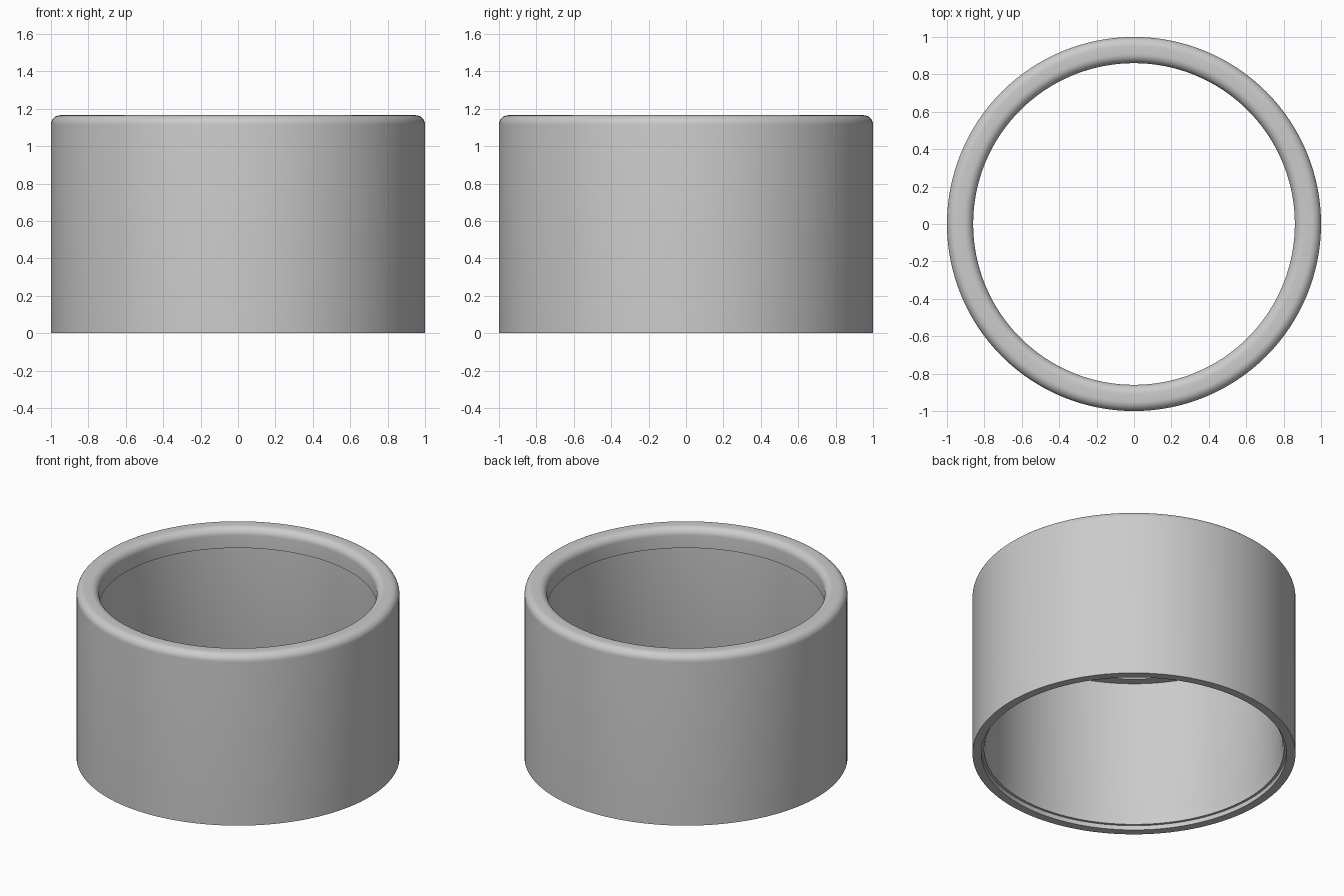
import bpy, bmesh
from math import sin, cos, pi, radians

cube = bpy.data.objects.get("Cube")
if cube:
    bpy.data.objects.remove(cube, do_unlink=True)

SEGMENTS = 128
HEIGHT = 1.165
FILLET = 0.05

# Single grey material
grey = bpy.data.materials.new("light_grey")
grey.use_nodes = True
colour = (0.6, 0.6, 0.6, 1)
grey.diffuse_color = colour
grey.node_tree.nodes["Principled BSDF"].inputs["Base Color"].default_value = colour


def fillet(radius, start, end, steps=8):
    """Quarter-round corner points centred just below the top face."""
    angles = [radians(start + (end - start) * i / steps) for i in range(steps + 1)]
    return [(radius + FILLET * cos(a), HEIGHT - FILLET + FILLET * sin(a)) for a in angles]


# Wall section: outer wall, rounded rim, inward lip, bore, stepped mouth
profile = [(0.945, 0), (1, 0)]
profile += fillet(1 - FILLET, 0, 90)
profile += fillet(0.86 + FILLET, 90, 180)
profile += [(0.86, 1.03), (0.92, 1.03), (0.92, 0.1), (0.928, 0.07),
            (0.928, 0.03), (0.945, 0.03)]

# Revolve the section into a closed ring
bm = bmesh.new()
rings = []
for i in range(SEGMENTS):
    a = 2 * pi * i / SEGMENTS
    rings.append([bm.verts.new((r * cos(a), r * sin(a), z)) for r, z in profile])
for i, ring in enumerate(rings):
    following = rings[(i + 1) % SEGMENTS]
    for j in range(len(profile)):
        k = (j + 1) % len(profile)
        bm.faces.new((ring[j], following[j], following[k], ring[k]))
bmesh.ops.recalc_face_normals(bm, faces=bm.faces)

mesh = bpy.data.meshes.new("collar_ring")
bm.to_mesh(mesh)
bm.free()
mesh.materials.append(grey)
collar = bpy.data.objects.new("collar_ring", mesh)
bpy.context.collection.objects.link(collar)

# Smooth walls with crisp lip and step edges
bpy.context.view_layer.objects.active = collar
collar.select_set(True)
bpy.ops.object.shade_smooth_by_angle(angle=radians(30))
